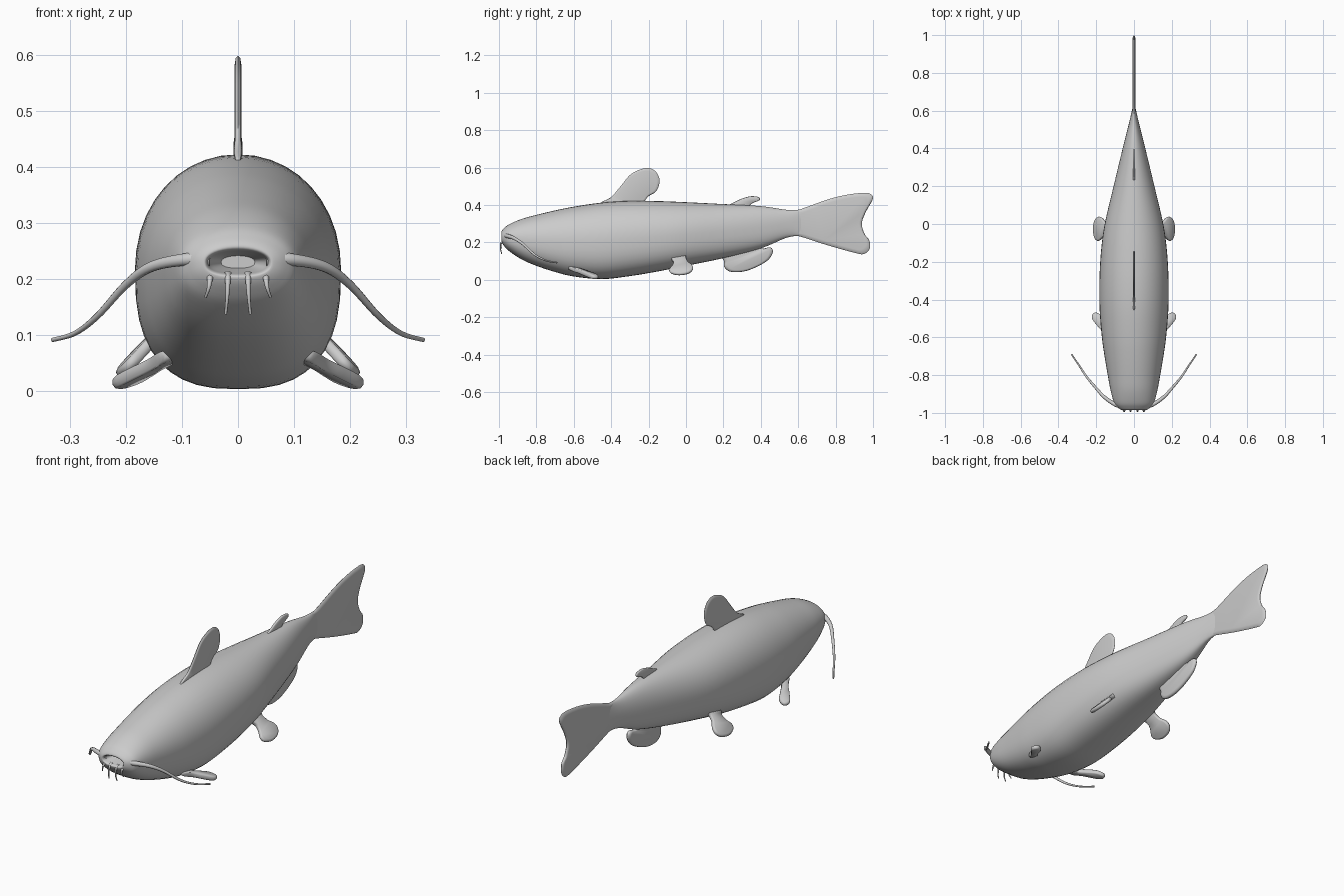
import bpy, bmesh
from math import cos, sin, pi, copysign
from mathutils import Vector

if "Cube" in bpy.data.objects:
    bpy.data.objects.remove(bpy.data.objects["Cube"])


def catmull(pts, n, closed=False):
    """Smooth point list through the given control points."""
    P = [Vector(p) for p in pts]
    N = len(P)
    out = []
    for i in range(N if closed else N - 1):
        if closed:
            a, b, c, d = (P[(i + k) % N] for k in (-1, 0, 1, 2))
        else:
            a, b, c, d = (P[min(max(i + k, 0), N - 1)] for k in (-1, 0, 1, 2))
        for j in range(n):
            t = j / n
            out.append(0.5 * (2 * b + (c - a) * t + (2 * a - 5 * b + 4 * c - d) * t * t
                              + (3 * b - a - 3 * c + d) * t ** 3))
    if not closed:
        out.append(P[-1])
    return out


def finish(name, bm, angle):
    bmesh.ops.recalc_face_normals(bm, faces=bm.faces)
    me = bpy.data.meshes.new(name)
    bm.to_mesh(me)
    bm.free()
    ob = bpy.data.objects.new(name, me)
    bpy.context.collection.objects.link(ob)
    bpy.ops.object.select_all(action='DESELECT')
    ob.select_set(True)
    bpy.context.view_layer.objects.active = ob
    bpy.ops.object.shade_smooth_by_angle(angle=angle)
    return ob


def bridge(bm, a, b):
    n = len(a)
    for i in range(n):
        bm.faces.new((a[i], a[(i + 1) % n], b[(i + 1) % n], b[i]))


def fin(name, outline, thick, origin=(0, 0, 0), u=(0, 1, 0), v=(0, 0, 1)):
    """Flat fin with a rounded rim; the outline lies in the u-v plane."""
    o, u, v = Vector(origin), Vector(u).normalized(), Vector(v)
    v = (v - u * v.dot(u)).normalized()
    w = u.cross(v)
    pts = catmull(outline, 5, True)
    c = sum(pts, Vector((0, 0))) / len(pts)
    bm = bmesh.new()
    loops = []
    for s, h in ((.86, -1), (.96, -.7), (1, 0), (.96, .7), (.86, 1)):
        loops.append([bm.verts.new(o + u * q.x + v * q.y + w * (h * thick))
                      for q in (c + (p - c) * s for p in pts)])
    for a, b in zip(loops, loops[1:]):
        bridge(bm, a, b)
    bm.faces.new(loops[0][::-1])
    bm.faces.new(loops[-1])
    return finish(name, bm, 1.2)


def barbel(name, pts, r0, r1):
    cu = bpy.data.curves.new(name, 'CURVE')
    cu.dimensions = '3D'
    cu.bevel_depth = 1
    cu.bevel_resolution = 3
    cu.use_fill_caps = True
    path = catmull(pts, 6)
    sp = cu.splines.new('POLY')
    sp.points.add(len(path) - 1)
    for i, p in enumerate(path):
        t = i / (len(path) - 1)
        sp.points[i].co = (*p, 1)
        sp.points[i].radius = r1 + (r0 - r1) * (1 - t) ** 1.6
    ob = bpy.data.objects.new(name, cu)
    bpy.context.collection.objects.link(ob)


# Body: lofted stations (y, half width, bottom, top), starting inside the mouth
stations = [(-.91, .03, .22, .242), (-.96, .05, .212, .249), (-.982, .056, .208, .253),
            (-.985, .064, .2, .262), (-.972, .085, .18, .277), (-.945, .106, .153, .297),
            (-.88, .124, .11, .325), (-.8, .139, .075, .347), (-.7, .156, .042, .371),
            (-.6, .17, .018, .391), (-.45, .182, .004, .413), (-.3, .183, .02, .422),
            (-.15, .175, .045, .421), (0, .155, .075, .415), (.2, .108, .116, .405),
            (.4, .06, .168, .394), (.54, .025, .226, .374), (.62, .007, .236, .376)]
bm = bmesh.new()
rings = []
SEG = 40
for y, hw, lo, hi in catmull(stations, 4):
    ring = []
    for i in range(SEG):
        a = 2 * pi * i / SEG
        e = 2 / 2.05 if sin(a) >= 0 else 2 / 2.6
        x = copysign(abs(cos(a)) ** e, cos(a)) * hw
        z = copysign(abs(sin(a)) ** e, sin(a)) * (hi - lo) / 2 + (hi + lo) / 2
        ring.append(bm.verts.new((x, y, z)))
    rings.append(ring)
for a, b in zip(rings, rings[1:]):
    bridge(bm, a, b)
bm.faces.new(rings[0])
bm.faces.new(rings[-1])
finish("body", bm, 1.0)

# Midline fins (y, z outlines)
fin("dorsal_fin", [(-.46, .405), (-.4, .443), (-.35, .5), (-.3, .56), (-.25, .588), (-.2, .598),
                   (-.16, .577), (-.141, .53), (-.158, .475), (-.2, .447), (-.222, .42),
                   (-.25, .39), (-.36, .38)], .006)
fin("adipose_fin", [(.22, .39), (.27, .421), (.31, .438), (.35, .447), (.39, .442), (.392, .425),
                    (.35, .407), (.31, .37)], .006)
fin("anal_fin", [(.18, .15), (.203, .1), (.205, .068), (.24, .043), (.31, .045), (.38, .07),
                 (.44, .107), (.465, .15), (.45, .174), (.405, .168), (.36, .2), (.26, .2)], .011)
fin("tail_fin", [(.54, .36), (.61, .377), (.75, .427), (.85, .453), (.95, .465), (.99, .457),
                 (.998, .43), (.96, .36), (.94, .3), (.955, .245), (.98, .21), (.982, .165),
                 (.95, .138), (.9, .145), (.75, .187), (.61, .232), (.54, .25)], .008)

# Paired fins and long whiskers
for side, s in (("right", 1), ("left", -1)):
    fin("pectoral_fin_" + side, [(-.03, -.018), (.03, -.017), (.07, -.022), (.12, -.027), (.15, -.015),
                                 (.155, .005), (.135, .022), (.08, .02), (.03, .015), (-.03, .018)],
        .011, (s * .13, -.595, .058), (s * .07, .1, -.038), (s * .7, -.5, -.1))
    fin("pelvic_fin_" + side, [(-.03, -.04), (.02, -.026), (.05, -.034), (.08, -.054), (.105, -.045),
                               (.122, -.005), (.118, .045), (.095, .072), (.065, .072), (.035, .052),
                               (0, .045), (-.03, .05)],
        .01, (s * .13, -.045, .115), (s * .075, .012, -.078), (0, 1, .05))
    barbel("whisker_" + side, [(s * .05, -.962, .235), (s * .095, -.957, .235), (s * .155, -.918, .222),
                               (s * .2, -.87, .19), (s * .25, -.81, .135), (s * .29, -.75, .104),
                               (s * .33, -.69, .092)], .014, .004)
    # Chin barbels hanging below the lip
    for k, (x, end, dx) in enumerate(((.05, .168, .008), (.018, .138, .004))):
        barbel("chin_barbel_%s_%d" % (side, k + 1),
               [(s * x, -.968, .208), (s * x, -.986, .2), (s * (x + dx * .3), -.992, (end + .2) / 2),
                (s * (x + dx), -.985, end)], .0075, .0025)
